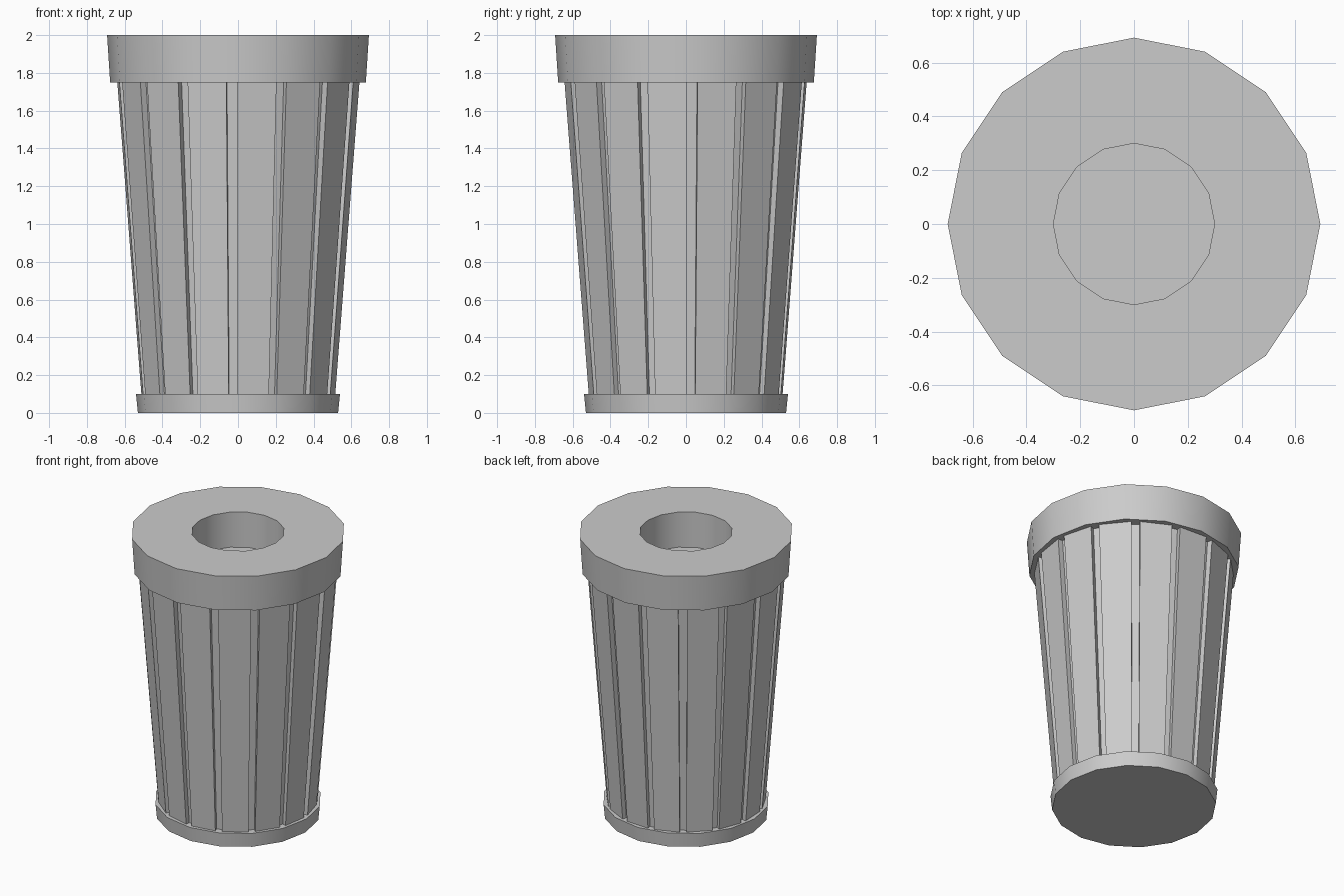
import bpy, bmesh
from math import cos, sin, radians, pi

if "Cube" in bpy.data.objects:
    bpy.data.objects.remove(bpy.data.objects["Cube"])


def loft(name, rings, closed=False):
    """Skin between successive rings of points; cap the ends or join them."""
    bm = bmesh.new()
    loops = [[bm.verts.new(p) for p in ring] for ring in rings]
    pairs = list(zip(loops, loops[1:]))
    if closed:
        pairs.append((loops[-1], loops[0]))
    else:
        bm.faces.new(loops[0])
        bm.faces.new(loops[-1])
    for a, b in pairs:
        n = len(a)
        for i in range(n):
            j = (i + 1) % n
            bm.faces.new((a[i], a[j], b[j], b[i]))
    bmesh.ops.recalc_face_normals(bm, faces=bm.faces[:])
    mesh = bpy.data.meshes.new(name)
    bm.to_mesh(mesh)
    bm.free()
    obj = bpy.data.objects.new(name, mesh)
    bpy.context.collection.objects.link(obj)
    return obj


def circle(r, z, n=16):
    return [(r * cos(2 * pi * i / n), r * sin(2 * pi * i / n), z) for i in range(n)]


def slatted(r, z, depth, count=15, half_gap=2.5):
    """Cross-section of flat slats separated by narrow recessed gaps."""
    pts = []
    for k in range(count):
        mid = -45 + k * 360 / count
        for off, rad in ((-half_gap, r), (-half_gap, r - depth),
                         (half_gap, r - depth), (half_gap, r)):
            a = radians(mid + off)
            pts.append((rad * cos(a), rad * sin(a), z))
    return pts


def smooth(obj):
    bpy.ops.object.select_all(action='DESELECT')
    obj.select_set(True)
    bpy.context.view_layer.objects.active = obj
    bpy.ops.object.shade_smooth_by_angle(angle=radians(30))


# base band
base = loft("base_band", [circle(0.53, 0), circle(0.54, 0.1)])

# tapered slatted body, its top closes the opening
body = loft("slatted_body", [slatted(0.515, 0.1, 0.03), slatted(0.643, 1.75, 0.037)])

# thick lid ring with round opening
lid = loft("lid_ring", [circle(0.677, 1.75), circle(0.693, 2.0),
                        circle(0.30, 2.0), circle(0.30, 1.75)], closed=True)

for part in (base, lid):
    smooth(part)
